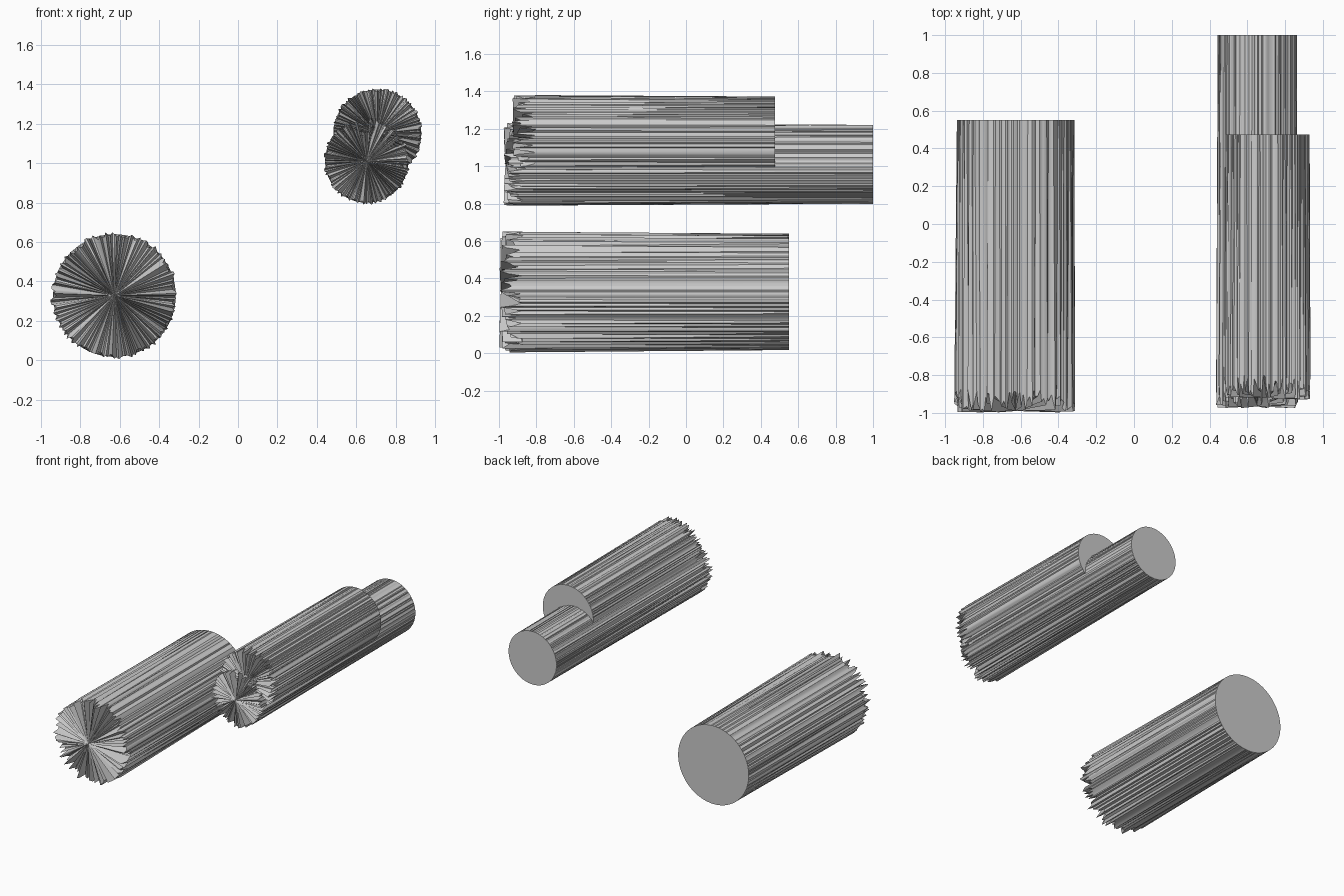
import bpy, bmesh, math, random

if "Cube" in bpy.data.objects:
    bpy.data.objects.remove(bpy.data.objects["Cube"])

random.seed(7)
SIDES = 180


def splintered_log(name, x, z, radius, y_front, y_back, flare):
    """Log along y: clean sawn back end, ragged splintered front end."""
    bm = bmesh.new()
    back, front = [], []
    for i in range(SIDES):
        a = 2 * math.pi * i / SIDES
        c, s = math.cos(a), math.sin(a)
        back.append(bm.verts.new((x + radius * c, y_back, z + radius * s)))
        # splinter tips vary in length and in distance from the axis
        r = radius + random.uniform(-flare, flare)
        y = y_front + random.uniform(0, 0.13)
        front.append(bm.verts.new((x + r * c, y, z + r * s)))
    heart = bm.verts.new((x, y_front + 0.01, z))
    for i in range(SIDES):
        j = (i + 1) % SIDES
        bm.faces.new((back[i], back[j], front[j], front[i]))
        bm.faces.new((front[i], front[j], heart))
    bm.faces.new(back)
    bmesh.ops.recalc_face_normals(bm, faces=bm.faces)
    mesh = bpy.data.meshes.new(name)
    bm.to_mesh(mesh)
    bm.free()
    obj = bpy.data.objects.new(name, mesh)
    bpy.context.collection.objects.link(obj)
    bpy.context.view_layer.objects.active = obj
    bpy.ops.object.select_all(action='DESELECT')
    obj.select_set(True)
    bpy.ops.object.shade_smooth_by_angle(angle=math.radians(30))
    return obj


# Thick log on the ground, and the overlapping pair above on the right
splintered_log("ground_log", -0.627, 0.328, 0.311, -1.0, 0.55, 0.016)
splintered_log("long_log", 0.653, 1.01, 0.211, -0.975, 1.0, 0.011)
splintered_log("upper_log", 0.707, 1.15, 0.223, -0.93, 0.475, 0.011)
